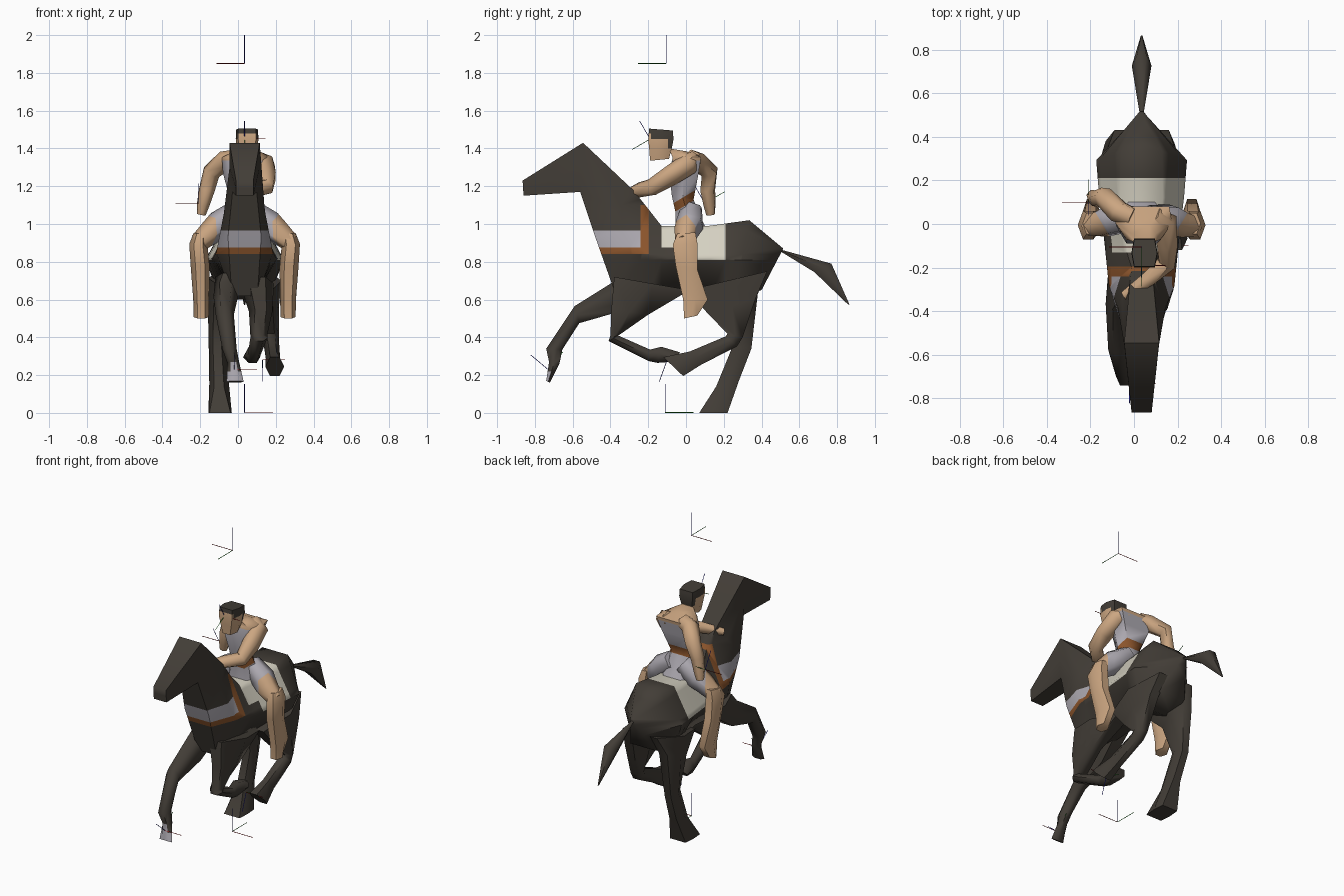
import bpy, bmesh, math
from mathutils import Vector, Euler

CX = 0.035  # horse and rider centre line


def mat(name, *rgb):
    m = bpy.data.materials.new(name)
    m.diffuse_color = (*rgb, 1)
    return m


COAT = mat("dark coat", 0.055, 0.047, 0.038)
SKIN = mat("tan skin", 0.60, 0.38, 0.22)
CLOTH = mat("pale lavender cloth", 0.42, 0.40, 0.44)
PAD = mat("cream saddle cloth", 0.66, 0.63, 0.53)
LEATHER = mat("brown leather", 0.26, 0.09, 0.025)
RED = mat("axis red", 0.3, 0.01, 0.01)
GREEN = mat("axis green", 0.01, 0.22, 0.01)
BLUE = mat("axis blue", 0.02, 0.02, 0.35)


def skin_rings(name, rings, mats, cuts=(), rule=None, angle=62):
    """Bridge rings of points, cut along planes, colour faces by rule."""
    bm = bmesh.new()
    vs = [[bm.verts.new(p) for p in r] for r in rings]
    n = len(vs[0])
    for a, b in zip(vs, vs[1:]):
        for i in range(n):
            j = (i + 1) % n
            bm.faces.new((a[i], a[j], b[j], b[i]))
    bm.faces.new(vs[0])
    bm.faces.new(vs[-1])
    bmesh.ops.recalc_face_normals(bm, faces=bm.faces)
    for co, no in cuts:
        bmesh.ops.bisect_plane(bm, geom=bm.verts[:] + bm.edges[:] + bm.faces[:],
                               plane_co=co, plane_no=no)
    if rule:
        for f in bm.faces:
            f.material_index = rule(f.calc_center_median())
    me = bpy.data.meshes.new(name)
    bm.to_mesh(me)
    bm.free()
    for m in mats:
        me.materials.append(m)
    ob = bpy.data.objects.new(name, me)
    bpy.context.collection.objects.link(ob)
    bpy.ops.object.select_all(action='DESELECT')
    ob.select_set(True)
    bpy.context.view_layer.objects.active = ob
    bpy.ops.object.shade_smooth_by_angle(angle=math.radians(angle))
    return ob


def loft(name, stations, mats, t=0.5, b=0.5, **kw):
    """Stations: x, edge A (y, z), edge B (y, z), half width, optional end widths."""
    rings = []
    for s in stations:
        x, (ya, za), (yb, zb), w = s[:4]
        tt, bb = s[4:6] if len(s) > 4 else (t, b)
        ym, zm = (ya + yb) / 2, (za + zb) / 2
        rings.append([(x - tt * w, ya, za), (x + tt * w, ya, za), (x + w, ym, zm),
                      (x + bb * w, yb, zb), (x - bb * w, yb, zb), (x - w, ym, zm)])
    return skin_rings(name, rings, mats, **kw)


def tube(name, pts, mats, n=6, **kw):
    """Round limb through points (x, y, z, radius)."""
    rings = []
    for i, p in enumerate(pts):
        a, b = Vector(pts[max(i - 1, 0)][:3]), Vector(pts[min(i + 1, len(pts) - 1)][:3])
        d = (b - a).normalized()
        u = d.cross(Vector((0.2, 1, 0.1))).normalized()
        v = d.cross(u)
        rings.append([Vector(p[:3]) + p[3] * (u * math.cos(k * math.tau / n) + v * math.sin(k * math.tau / n))
                      for k in range(n)])
    return skin_rings(name, rings, mats, **kw)


# Horse trunk, neck and head, with saddle cloth and breast straps
def tack(c):
    if -0.13 < c.y < 0.21 and c.z > (0.81 if c.y > -0.04 else 0.875):
        return 1
    if c.y < -0.24 and 0.875 < c.z < 0.965:
        return 2
    if c.y < -0.24 and 0.84 < c.z < 0.875:
        return 3
    if -0.24 < c.y < -0.195 and 0.84 < c.z < 1.1:
        return 3
    return 0


Y, Z = (0, 1, 0), (0, 0, 1)
cuts = [((0, y, 0), Y) for y in (-0.24, -0.195, -0.13, -0.04, 0.21)]
cuts += [((0, 0, z), Z) for z in (0.81, 0.84, 0.875, 0.965, 1.1)]
loft("horse_body", [
    (CX, (0.515, 0.87), (0.40, 0.65), 0.05, 0.2, 1.8),
    (CX, (0.335, 1.02), (0.25, 0.60), 0.208, 0.45, 0.6),
    (CX, (0.12, 0.99), (0.14, 0.65), 0.195, 0.5, 0.55),
    (CX, (-0.13, 0.99), (-0.05, 0.64), 0.17, 0.4, 0.4),
    (CX, (-0.20, 1.08), (-0.37, 0.62), 0.15, 0.3, 0.45),
    (CX, (-0.28, 1.18), (-0.48, 0.93), 0.11, 0.5, 0.8),
    (CX, (-0.545, 1.43), (-0.56, 1.17), 0.08, 1, 0.8),
    (CX, (-0.865, 1.23), (-0.86, 1.15), 0.046, 1, 1),
], [COAT, PAD, CLOTH, LEATHER], cuts=cuts, rule=tack)

# Tail
loft("tail", [
    (CX, (0.50, 0.865), (0.50, 0.855), 0.008),
    (CX, (0.77, 0.79), (0.68, 0.745), 0.045),
    (CX, (0.865, 0.575), (0.86, 0.572), 0.004),
], [COAT])

# Horse legs
loft("reaching_foreleg", [
    (-0.04, (-0.36, 0.74), (-0.12, 0.70), 0.08),
    (-0.065, (-0.39, 0.69), (-0.34, 0.54), 0.065),
    (-0.07, (-0.59, 0.565), (-0.565, 0.475), 0.048),
    (-0.045, (-0.74, 0.34), (-0.655, 0.335), 0.038),
    (-0.025, (-0.725, 0.27), (-0.67, 0.26), 0.032),
    (-0.015, (-0.74, 0.17), (-0.72, 0.16), 0.045),
], [COAT, CLOTH], cuts=[((0, 0, 0.22), Z), ((-0.015, 0, 0), (1, 0, 0))],
    rule=lambda c: int(0.18 < c.z < 0.25 and c.y < -0.72))
loft("bent_foreleg", [
    (0.10, (-0.38, 0.72), (0.02, 0.65), 0.09),
    (0.12, (-0.395, 0.55), (-0.20, 0.52), 0.062),
    (0.11, (-0.40, 0.41), (-0.35, 0.415), 0.045),
    (0.11, (-0.41, 0.38), (-0.36, 0.41), 0.045),
    (0.085, (-0.20, 0.275), (-0.19, 0.335), 0.034),
    (0.078, (-0.15, 0.265), (-0.13, 0.35), 0.042),
    (0.072, (-0.08, 0.27), (-0.03, 0.32), 0.045),
], [COAT])
loft("pushing_hind_leg", [
    (-0.06, (0.06, 0.68), (0.43, 0.75), 0.10, 0.5, 0.3),
    (-0.10, (0.18, 0.56), (0.38, 0.63), 0.06),
    (-0.11, (0.25, 0.36), (0.346, 0.34), 0.045),
    (-0.10, (0.16, 0.14), (0.28, 0.17), 0.052),
    (-0.095, (0.07, 0.0), (0.22, 0.0), 0.062, 0.9, 0.9),
], [COAT])
loft("tucked_hind_leg", [
    (0.13, (0.01, 0.65), (0.43, 0.75), 0.10, 0.5, 0.3),
    (0.155, (0.12, 0.52), (0.37, 0.61), 0.062),
    (0.17, (0.22, 0.42), (0.30, 0.40), 0.046),
    (0.175, (0.21, 0.405), (0.27, 0.352), 0.042),
    (0.185, (0.02, 0.325), (0.08, 0.255), 0.038),
    (0.195, (-0.12, 0.295), (-0.015, 0.195), 0.05),
], [COAT])

# Rider torso with belt rising to the back
BELT = (0, -0.6, 1)
loft("rider_torso", [
    (CX, (-0.055, 0.96), (0.11, 0.97), 0.13),
    (CX, (-0.055, 1.06), (0.07, 1.05), 0.10),
    (CX, (-0.075, 1.15), (0.04, 1.13), 0.08),
    (CX, (-0.09, 1.28), (0.065, 1.26), 0.115, 0.6, 0.8),
    (CX + 0.01, (-0.07, 1.35), (0.08, 1.355), 0.13, 0.6, 0.9),
    (CX + 0.01, (-0.09, 1.40), (0.0, 1.385), 0.055),
], [CLOTH, LEATHER, SKIN],
    cuts=[((0, 0, 1.10), BELT), ((0, 0, 1.15), BELT), ((0, 0, 1.335), Z)],
    rule=lambda c: 2 if c.z > 1.335 else int(1.10 < c.z - 0.6 * c.y < 1.15))


# Rider head with hair
def hair(c):
    line = 1.478 if c.y < -0.185 else 1.452 if c.y < -0.095 else 1.39
    return int(c.z > line)


HX = CX + 0.013
loft("rider_head", [
    (HX, (-0.19, 1.335), (-0.09, 1.345), 0.045, 0.6, 0.6),
    (HX, (-0.195, 1.40), (-0.075, 1.40), 0.056, 0.7, 0.7),
    (HX, (-0.20, 1.45), (-0.066, 1.45), 0.06, 0.8, 0.8),
    (HX, (-0.195, 1.505), (-0.07, 1.495), 0.058, 0.8, 0.8),
], [SKIN, COAT], cuts=[((0, -0.095, 0), Y), ((0, -0.185, 0), Y), ((0, 0, 1.478), Z)],
    rule=hair)

# Rider arms
tube("rein_arm", [(0.09, 0.04, 1.345, 0.045), (0.14, 0.01, 1.315, 0.06),
                  (0.152, -0.09, 1.25, 0.054), (0.148, -0.18, 1.195, 0.045),
                  (0.07, -0.25, 1.18, 0.04), (-0.045, -0.33, 1.15, 0.024)], [SKIN])
tube("trailing_arm", [(-0.01, 0.03, 1.345, 0.05), (-0.07, 0.055, 1.335, 0.054),
                      (-0.14, 0.125, 1.275, 0.048), (-0.165, 0.115, 1.18, 0.042),
                      (-0.185, 0.125, 1.10, 0.034), (-0.195, 0.13, 1.05, 0.024)], [SKIN])

# Rider thighs in shorts, bare lower legs
for side, s in (("right", 1), ("left", -1)):
    tube(side + "_thigh", [(CX + s * 0.04, 0.03, 1.07, 0.06), (CX + s * 0.13, 0.02, 1.0, 0.075),
                           (CX + s * 0.18, 0.0, 0.955, 0.066), (CX + s * 0.245, -0.01, 0.90, 0.05)],
         [CLOTH, SKIN], cuts=[((CX + s * 0.18, 0, 0.96), (s, -0.6, 0))],
         rule=lambda c: int(abs(c.x - CX) - 0.6 * c.y > 0.18))
    loft(side + "_lower_leg", [
        (CX + s * 0.235, (-0.045, 0.95), (0.05, 0.955), 0.035),
        (CX + s * 0.245, (-0.07, 0.89), (0.06, 0.90), 0.048),
        (CX + s * 0.235, (-0.055, 0.78), (0.06, 0.76), 0.05),
        (CX + s * 0.23, (-0.015, 0.60), (0.115, 0.60), 0.042),
        (CX + s * 0.23, (-0.01, 0.50), (0.06, 0.515), 0.04),
    ], [SKIN])


# Thin axis markers
def marker(name, o, size, rot=(0, 0, 0), sign=(1, 1, 1)):
    e = Euler([math.radians(r) for r in rot]).to_matrix()
    for k, (lab, m) in enumerate((("_x", RED), ("_y", GREEN), ("_z", BLUE))):
        d = Vector((0, 0, 0))
        d[k] = size * sign[k]
        tube(name + lab, [(*o, 0.002), (*(Vector(o) + e @ d), 0.002)], [m], n=3)


marker("base_marker", (CX, -0.11, 0.002), 0.15)
marker("top_marker", (CX, -0.105, 1.85), 0.15, sign=(-1, -1, 1))
marker("head_marker", (CX, -0.19, 1.45), 0.11, (30, 0, 0), (1, -1, 1))
marker("forehoof_marker", (-0.02, -0.73, 0.23), 0.12, (50, 0, 0))
marker("hind_hoof_marker", (0.13, -0.10, 0.28), 0.12, (-20, 0, 0), (1, 1, -1))
marker("hand_marker", (-0.21, 0.10, 1.11), 0.12, (30, 0, 0), (-1, 1, 1))
